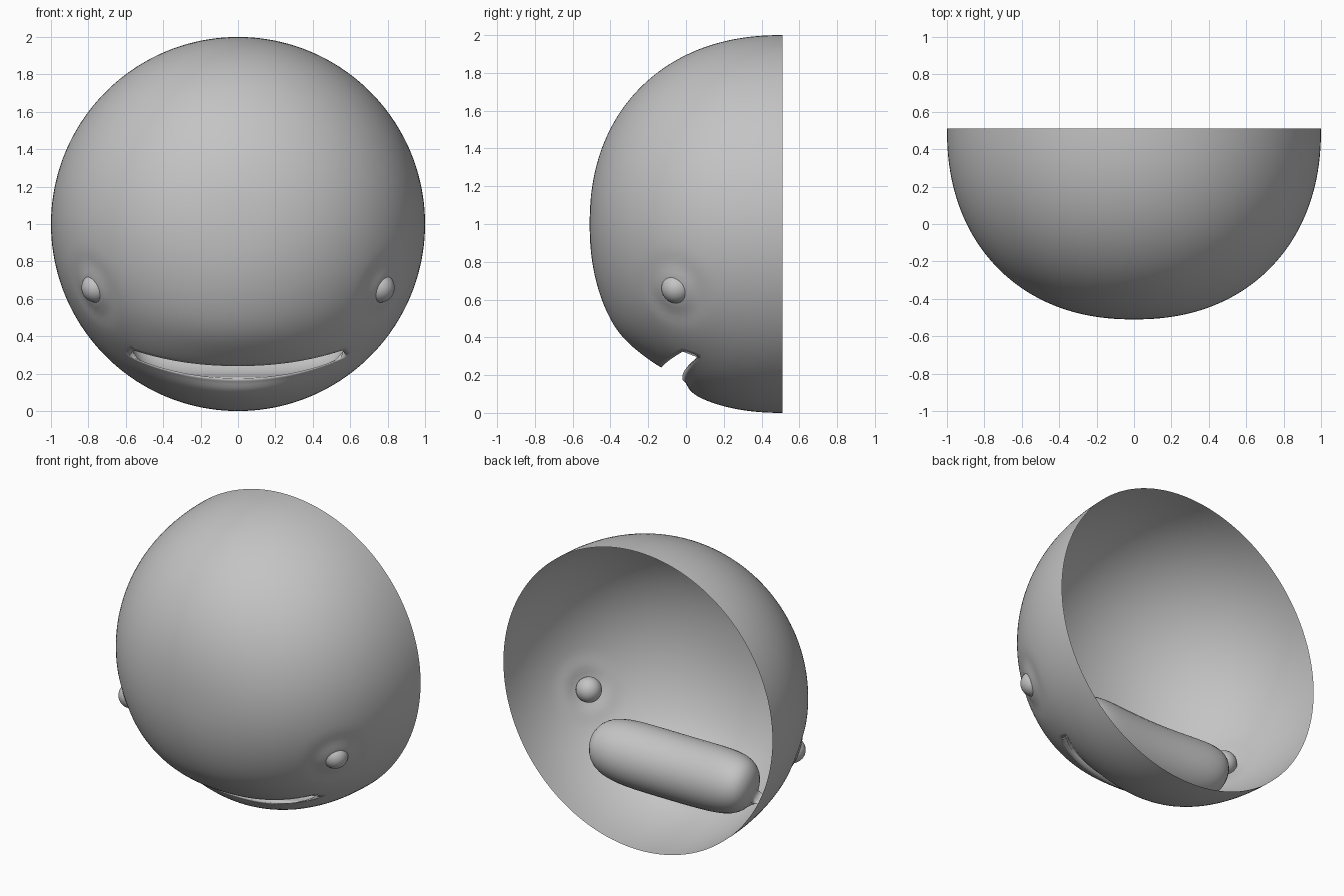
import bpy, bmesh
from math import sin, cos, pi, asin, exp
from mathutils import Vector

if "Cube" in bpy.data.objects:
    bpy.data.objects.remove(bpy.data.objects["Cube"], do_unlink=True)

BACK, DEPTH = 0.51, 1.02
FULL = 2.2                       # roundness exponent, slightly fuller than an ellipse
EYE = Vector((0.757, -0.05, 0.66))
SEG, CORNER = 164, 18            # columns around the head, columns to a mouth corner
UP, LOW, RIM = 40, 44, 64        # rings at the upper lip, lower lip and open back
ARC = 28                         # points around the mouth pocket

grey = bpy.data.materials.new("plain_grey")
grey.use_nodes = True
grey.diffuse_color = (0.55, 0.55, 0.55, 1)
grey.node_tree.nodes["Principled BSDF"].inputs["Base Color"].default_value = (0.55, 0.55, 0.55, 1)


def make_object(name, bm):
    bmesh.ops.recalc_face_normals(bm, faces=bm.faces[:])
    for face in bm.faces:
        face.smooth = True
    mesh = bpy.data.meshes.new(name)
    bm.to_mesh(mesh)
    bm.free()
    mesh.materials.append(grey)
    obj = bpy.data.objects.new(name, mesh)
    bpy.context.collection.objects.link(obj)
    return obj


def sculpt(p):
    """Press in the mouth and chin and raise a soft lid round each eye."""
    x = abs(p.x)
    lip = 0.175 + 0.11 * (x / 0.57) ** 2
    fade = exp(-(x / 0.45) ** 2) * min(1, (BACK - p.y) / 0.3)
    press = 0.06 * exp(-((p.z - lip - 0.05) / 0.13) ** 2) + 0.05 * exp(-((p.z - lip) / 0.055) ** 2)
    d = (Vector((x, p.y, p.z)) - EYE).length
    lid = 0.004 * exp(-((d - 0.08) / 0.03) ** 2) - 0.006 * exp(-((d - 0.15) / 0.05) ** 2)
    n = Vector((p.x, (p.y - BACK) / DEPTH ** 2, p.z - 1)).normalized()
    return p + n * lid + Vector((0, press * fade, 0))


def shell_point(column, ring):
    """Point on the half-round head, with two rings running along the lips."""
    c = column - SEG // 2
    phi = 2 * pi * c / SEG
    bend = min(abs(c) / CORNER, 1) ** 2
    t_up = asin((0.76 + 0.116 * bend) ** (FULL / 2))
    t_low = asin((0.825 + 0.089 * bend) ** (FULL / 2))
    if ring <= UP:
        t = t_up * ring / UP
    elif ring <= LOW:
        t = t_up + (t_low - t_up) * (ring - UP) / (LOW - UP)
    else:
        t = t_low + (pi / 2 - t_low) * (ring - LOW) / (RIM - LOW)
    r, depth = sin(t) ** (2 / FULL), max(cos(t), 0) ** (2 / FULL)
    return sculpt(Vector((r * sin(phi), BACK - DEPTH * depth, 1 - r * cos(phi))))


# Head shell, open at the back, leaving out the mouth slit
bm = bmesh.new()
pole = bm.verts.new((0, BACK - DEPTH, 1))
grid = [[bm.verts.new(shell_point(i, k)) for k in range(1, RIM + 1)] for i in range(SEG)]
first, last = SEG // 2 - CORNER, SEG // 2 + CORNER
for i in range(SEG):
    a, b = grid[i], grid[(i + 1) % SEG]
    bm.faces.new((pole, a[0], b[0]))
    for k in range(RIM - 1):
        if not (first <= i < last and UP - 1 <= k < LOW - 1):
            bm.faces.new((a[k], a[k + 1], b[k + 1], b[k]))

# Mouth pocket: from the lower lip, round a sausage section, to the upper lip
paths = []
for i in range(first, last + 1):
    s = (i - SEG // 2) / CORNER
    r = 0.205 * (1 - abs(0.985 * s) ** 4.5) ** 0.5
    centre = Vector((0.58 * sin(s * pi / 3) / sin(pi / 3),
                     0.08 + 0.05 * s * s, 0.388 + 0.04 * s * s))
    path = [grid[i][LOW - 1]]
    for j in range(ARC + 1):
        angle = -2 * pi / 3 + 0.5 + (2 * pi - 1) * j / ARC
        path.append(bm.verts.new(centre + Vector((0, r * cos(angle), r * sin(angle)))))
    paths.append(path + [grid[i][UP - 1]])
for a, b in zip(paths, paths[1:]):
    for j in range(len(a) - 1):
        bm.faces.new((a[j], a[j + 1], b[j + 1], b[j]))

# Close the pocket at both mouth corners
for i, path in ((first, paths[0]), (last, paths[-1])):
    bm.faces.new(path + grid[i][UP:LOW - 1])
bmesh.ops.delete(bm, geom=[v for v in bm.verts if not v.link_faces], context="VERTS")
parts = [make_object("head_shell", bm)]

# Eyes
for side, name in ((1, "left_eye"), (-1, "right_eye")):
    bm = bmesh.new()
    bmesh.ops.create_uvsphere(bm, u_segments=32, v_segments=20, radius=0.08)
    eye = make_object(name, bm)
    eye.location = (side * EYE.x, EYE.y, EYE.z)
    parts.append(eye)

for obj in list(bpy.context.view_layer.objects):
    obj.select_set(obj in parts)
bpy.context.view_layer.objects.active = parts[0]
bpy.ops.object.shade_smooth_by_angle(angle=0.9)
